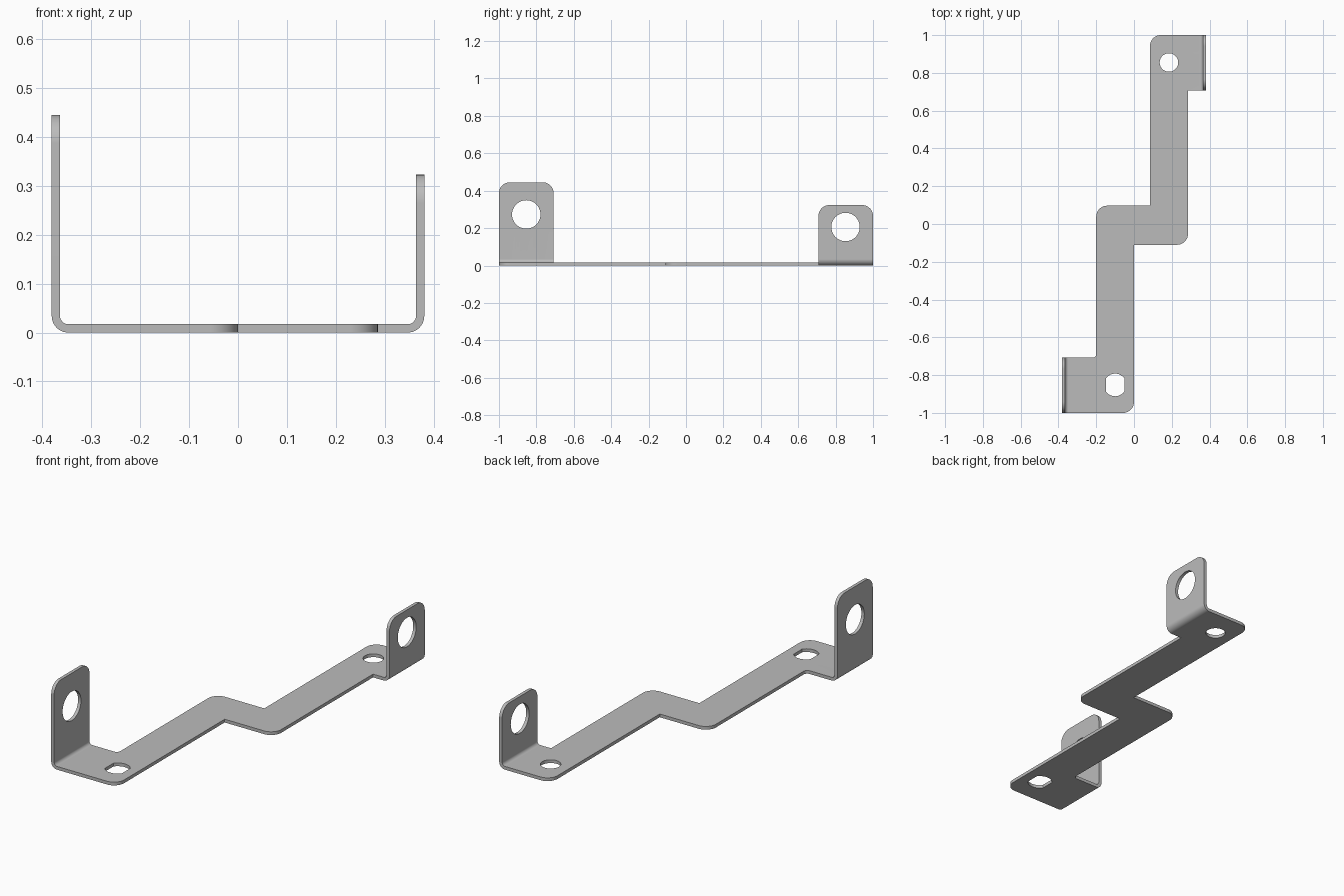
import bpy, bmesh
from math import sin, cos, pi, sqrt
from mathutils import Vector

cube = bpy.data.objects.get("Cube")
if cube:
    bpy.data.objects.remove(cube, do_unlink=True)

THICK = 0.017            # sheet thickness
R_OUT = 0.034            # outer bend radius
HALF_W = 0.381           # half of the folded width
BEND_X = HALF_W - R_OUT  # where each bend begins
ARC = R_OUT * pi / 2     # unfolded length of a bend
STEPS = 10
R = 0.058                # corner rounding


def flat_x(z):
    """Distance from the centre, on the unfolded sheet, of height z on a tab."""
    return BEND_X + ARC + z - R_OUT


def rounded(corners, steps=10):
    """Outline with each corner (x, y, radius) rounded; right angles only."""
    pts = []
    for i, (x, y, r) in enumerate(corners):
        p = Vector((x, y))
        if r == 0:
            pts.append(p)
            continue
        a = (Vector(corners[i - 1][:2]) - p).normalized()
        b = (Vector(corners[(i + 1) % len(corners)][:2]) - p).normalized()
        centre = p + (a + b) * r
        for k in range(steps + 1):
            t = k / steps * pi / 2
            pts.append(centre - b * r * cos(t) - a * r * sin(t))
    return pts


def hole(x, y, r, half_flat=None, n=40):
    """Round hole, or one with two flat sides when half_flat is given."""
    limit = half_flat or r
    pts = []
    for k in range(n):
        a = 2 * pi * k / n
        px, py = r * cos(a), r * sin(a)
        if abs(px) <= limit:
            pts.append(Vector((x + px, y + py)))
        elif k in (0, n // 2):
            h = sqrt(r * r - limit * limit)
            s = 1 if px > 0 else -1
            pts += [Vector((x + s * limit, y - s * h)), Vector((x + s * limit, y + s * h))]
    return pts


# Unfolded sheet: stepped strip with a tab at each end
left, right = -flat_x(0.445), flat_x(0.323)
loops = [
    rounded([
        (left, -1, R), (0, -1, R), (0, -0.11, 0), (0.286, -0.11, R),
        (0.286, 0.708, 0), (right, 0.708, R), (right, 1, R), (0.084, 1, R),
        (0.084, 0.097, 0), (-0.2, 0.097, R), (-0.2, -0.708, 0.02), (left, -0.708, R),
    ]),
    hole(0.185, 0.855, 0.049),
    hole(-0.1, -0.852, 0.06, 0.049),
    hole(-flat_x(0.273), -0.854, 0.076),
    hole(flat_x(0.206), 0.853, 0.076),
]
curve = bpy.data.curves.new("sheet_outline", 'CURVE')
curve.dimensions = '2D'
curve.fill_mode = 'BOTH'
curve.extrude = THICK / 2
for pts in loops:
    spline = curve.splines.new('POLY')
    spline.points.add(len(pts) - 1)
    for sp, p in zip(spline.points, pts):
        sp.co = (p.x, p.y, 0, 1)
    spline.use_cyclic_u = True
outline = bpy.data.objects.new("sheet_outline", curve)
bpy.context.collection.objects.link(outline)
bpy.context.view_layer.update()
mesh = bpy.data.meshes.new_from_object(
    outline.evaluated_get(bpy.context.evaluated_depsgraph_get()))
bpy.data.objects.remove(outline, do_unlink=True)

# Score the sheet across both bends, then fold the tabs up
bm = bmesh.new()
bm.from_mesh(mesh)
bmesh.ops.remove_doubles(bm, verts=bm.verts, dist=0.0001)
for side in (-1, 1):
    for k in range(STEPS + 1):
        bmesh.ops.bisect_plane(
            bm, geom=bm.verts[:] + bm.edges[:] + bm.faces[:], dist=1e-5,
            plane_co=(side * (BEND_X + ARC * k / STEPS), 0, 0), plane_no=(1, 0, 0))
for v in bm.verts:
    z = v.co.z + THICK / 2
    s = abs(v.co.x) - BEND_X
    if s > 0:
        side = 1 if v.co.x > 0 else -1
        a = min(s, ARC) / R_OUT
        v.co.x = side * (BEND_X + (R_OUT - z) * sin(a))
        z = R_OUT - (R_OUT - z) * cos(a) + max(s - ARC, 0)
    v.co.z = z
bmesh.ops.recalc_face_normals(bm, faces=bm.faces)
bm.to_mesh(mesh)
bm.free()

# Plain grey metal
grey = bpy.data.materials.new("grey_metal")
grey.use_nodes = True
colour = (0.5, 0.5, 0.5, 1)
grey.diffuse_color = colour
grey.node_tree.nodes["Principled BSDF"].inputs["Base Color"].default_value = colour
mesh.materials.clear()
mesh.materials.append(grey)

mesh.name = "bracket"
bracket = bpy.data.objects.new("bracket", mesh)
bpy.context.collection.objects.link(bracket)
bpy.context.view_layer.objects.active = bracket
bracket.select_set(True)
bpy.ops.object.shade_smooth_by_angle(angle=pi / 6)
weighted = bracket.modifiers.new("even_shading", 'WEIGHTED_NORMAL')
weighted.keep_sharp = True
